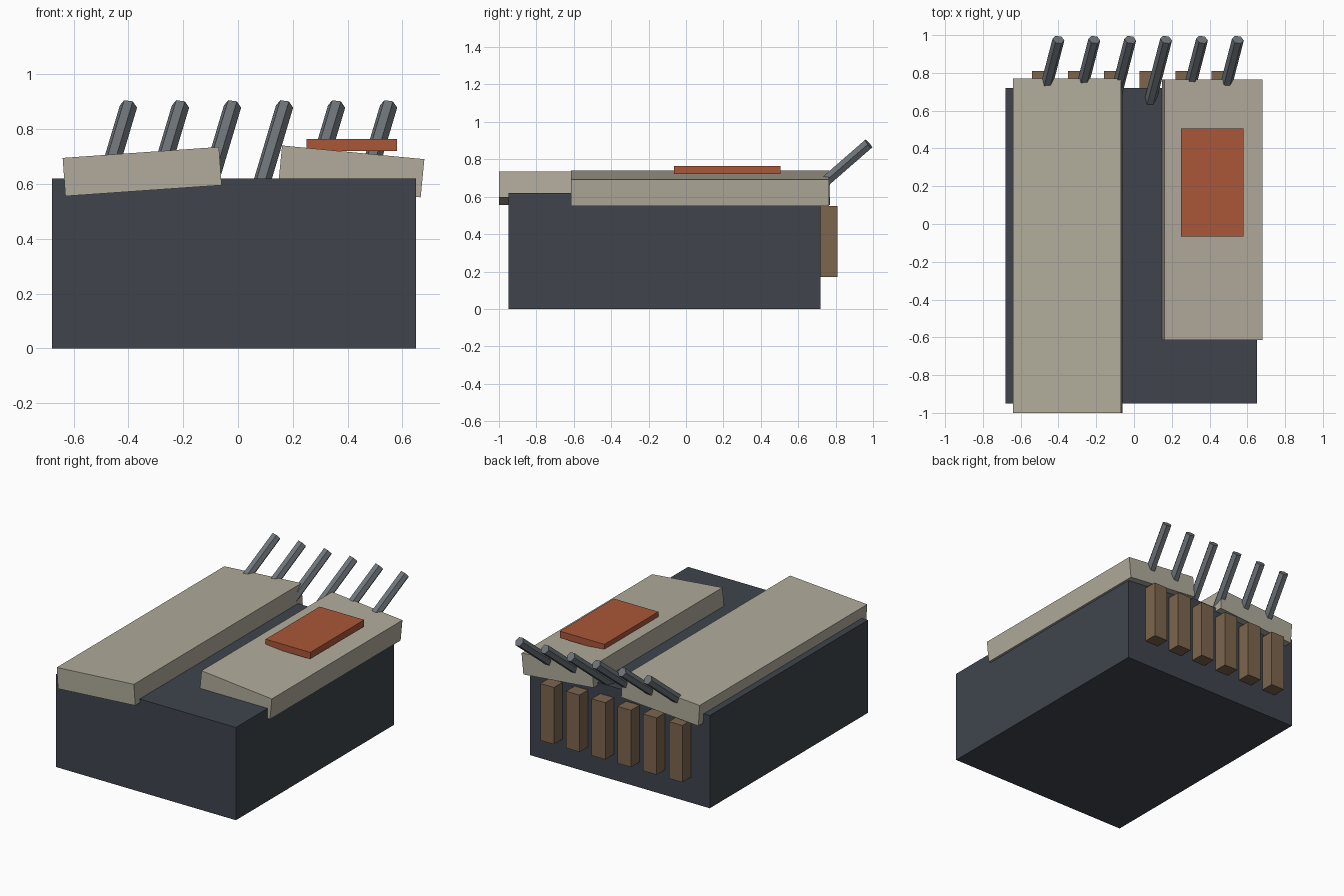
import bpy, bmesh
from math import radians
from mathutils import Matrix, Vector

if "Cube" in bpy.data.objects:
    bpy.data.objects.remove(bpy.data.objects["Cube"])


def material(name, rgb):
    m = bpy.data.materials.new(name)
    m.diffuse_color = (*rgb, 1)
    m.use_nodes = True
    m.node_tree.nodes["Principled BSDF"].inputs["Base Color"].default_value = m.diffuse_color
    return m


DARK = material("dark_slate", (0.05, 0.058, 0.073))
STONE = material("pale_stone", (0.44, 0.41, 0.33))
RUST = material("rust_red", (0.40, 0.095, 0.04))
WOOD = material("brown", (0.20, 0.13, 0.075))
STEEL = material("steel_grey", (0.16, 0.18, 0.20))


def finish(name, bm, mat, matrix):
    mesh = bpy.data.meshes.new(name)
    bm.to_mesh(mesh)
    bm.free()
    mesh.materials.append(mat)
    ob = bpy.data.objects.new(name, mesh)
    ob.matrix_world = matrix
    bpy.context.collection.objects.link(ob)
    return ob


def box(name, centre, size, mat, tilt=0):
    bm = bmesh.new()
    bmesh.ops.create_cube(bm, size=1, matrix=Matrix.Diagonal((*size, 1)))
    return finish(name, bm, mat,
                  Matrix.Translation(centre) @ Matrix.Rotation(radians(tilt), 4, 'Y'))


def rod(name, tip, direction, length, radius, mat):
    d = direction.normalized()
    u = (Vector((1, 0, 0)) - d * d.x).normalized()   # a corner points sideways
    v = d.cross(u)
    rot = Matrix((v, -u, d)).transposed().to_4x4()
    bm = bmesh.new()
    bmesh.ops.create_cone(bm, cap_ends=True, segments=6,
                          radius1=radius, radius2=radius, depth=length)
    return finish(name, bm, mat, Matrix.Translation(tip - d * length / 2) @ rot)


# Main block
box("body", (-0.015, -0.115, 0.31), (1.33, 1.67, 0.62), DARK)

# Tilted top slabs
box("left_slab", (-0.35, -0.115, 0.6455), (0.572, 1.77, 0.14), STONE, -4)
box("right_slab", (0.414, 0.075, 0.646), (0.522, 1.38, 0.14), STONE, 5.5)

# Red plate hovering on the right slab
box("red_plate", (0.415, 0.22, 0.7425), (0.33, 0.57, 0.045), RUST)

# Rear ribs and leaning hexagonal rods
for i in range(6):
    step = 0.19 * i
    box(f"rear_rib_{i + 1}", (-0.49 + step, 0.755, 0.36), (0.10, 0.11, 0.38), WOOD)
    rod(f"rod_{i + 1}", Vector((-0.40 + step, 0.976, 0.883)),
        Vector((0.26, 1, 0.87)), 0.52, 0.032, STEEL)
